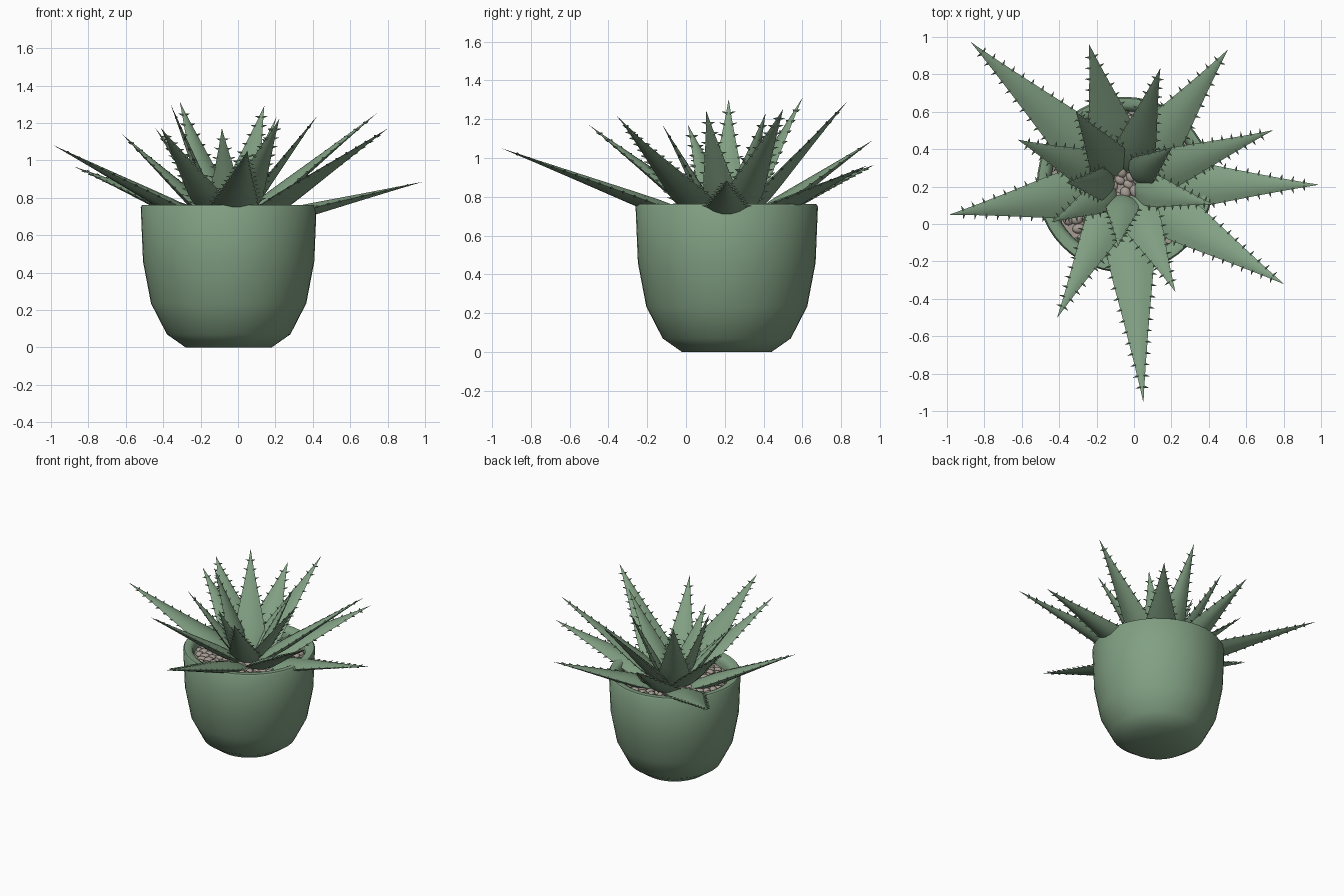
import bpy, bmesh, math, random
from mathutils import Vector, Matrix

if "Cube" in bpy.data.objects:
    bpy.data.objects.remove(bpy.data.objects["Cube"])

random.seed(4)
CX, CY = -0.05, 0.21      # pot axis
SOIL_Z = 0.69


def material(name, rgb):
    m = bpy.data.materials.new(name)
    m.diffuse_color = (*rgb, 1)
    m.use_nodes = True
    m.node_tree.nodes["Principled BSDF"].inputs["Base Color"].default_value = m.diffuse_color
    return m


green = material("sage green", (0.22, 0.35, 0.225))
stone = material("warm grey stone", (0.38, 0.33, 0.29))


def finish(bm, name, mat, angle=50):
    bmesh.ops.recalc_face_normals(bm, faces=bm.faces)
    mesh = bpy.data.meshes.new(name)
    bm.to_mesh(mesh)
    bm.free()
    ob = bpy.data.objects.new(name, mesh)
    bpy.context.collection.objects.link(ob)
    mesh.materials.append(mat)
    bpy.ops.object.select_all(action='DESELECT')
    ob.select_set(True)
    bpy.context.view_layer.objects.active = ob
    bpy.ops.object.shade_smooth_by_angle(angle=math.radians(angle))
    return ob


# Pot: one profile spun round the axis, with a rounded rim and hollow inside
def lathe(name, profile, mat, steps=48):
    bm = bmesh.new()
    vs = [bm.verts.new((CX + r, CY, z)) for r, z in profile]
    es = [bm.edges.new(p) for p in zip(vs, vs[1:])]
    bmesh.ops.spin(bm, geom=vs + es, cent=(CX, CY, 0), axis=(0, 0, 1),
                   angle=2 * math.pi, steps=steps)
    bmesh.ops.remove_doubles(bm, verts=bm.verts, dist=1e-4)
    return finish(bm, name, mat)


lathe("pot", [(0, 0), (0.23, 0), (0.33, 0.07), (0.415, 0.235), (0.458, 0.46),
              (0.47, 0.75), (0.462, 0.762), (0.425, 0.762), (0.405, 0.75),
              (0.395, 0.72), (0.39, 0.62), (0, 0.62)], green)

# Soil bed and pebbles in a sunflower layout
lathe("soil", [(0, SOIL_Z), (0.394, SOIL_Z), (0.39, 0.64), (0, 0.64)], stone)
bm = bmesh.new()
COUNT = 170
for i in range(COUNT):
    r = 0.37 * math.sqrt((i + 0.5) / COUNT)
    a = i * 2.39996
    s = random.uniform(0.024, 0.032)
    loc = Vector((CX + r * math.cos(a), CY + r * math.sin(a), SOIL_Z + random.uniform(0, 0.008)))
    mat = (Matrix.Translation(loc) @ Matrix.Rotation(random.uniform(0, 6.3), 4, 'Z')
           @ Matrix.Diagonal((s * 1.15, s * 0.9, s * 0.65, 1)))
    bmesh.ops.create_icosphere(bm, subdivisions=2, radius=1, matrix=mat)
finish(bm, "pebbles", stone)

# Leaf width along its length: round base, long straight taper
WIDTH = [(0, 0.30), (0.03, 0.62), (0.08, 0.82), (0.16, 0.97), (0.24, 1.0), (0.36, 0.86),
         (0.5, 0.66), (0.65, 0.45), (0.8, 0.25), (0.92, 0.10), (1, 0.008)]


def width_at(t):
    for (t0, w0), (t1, w1) in zip(WIDTH, WIDTH[1:]):
        if t <= t1:
            return w0 + (w1 - w0) * (t - t0) / (t1 - t0)
    return 0


def leaf(name, tip, start, base_z, width):
    tip = Vector(tip)
    out = Vector((tip.x - CX, tip.y - CY, 0)).normalized()
    base = Vector((CX, CY, base_z)) + out * start
    axis = tip - base
    length = axis.length
    d = axis.normalized()
    side = Vector((-out.y, out.x, 0))
    up = d.cross(side)
    bm = bmesh.new()
    # lens-shaped cross-section, fuller underneath
    us = [-1, -0.6, -0.2, 0.2, 0.6, 1]
    section = [(u, 0.24 * (1 - u * u)) for u in us]
    section += [(u, -0.38 * (1 - u * u)) for u in us[-2:0:-1]]
    rings = []
    for t, w in WIDTH:
        h = w * width / 2
        rings.append([bm.verts.new(base + axis * t + side * u * h + up * v * h)
                      for u, v in section])
    n = len(section)
    for a, b in zip(rings, rings[1:]):
        for i in range(n):
            bm.faces.new((a[i], a[(i + 1) % n], b[(i + 1) % n], b[i]))
    bm.faces.new(rings[0])
    bm.faces.new(rings[-1])
    # spines along both edges
    count = max(8, round(length / 0.075))
    for i in range(1, count):
        t = 0.12 + 0.86 * i / count
        for s in (-1, 1):
            root = base + axis * t + side * s * (width_at(t) * width / 2 - 0.004)
            point = (side * s + d * 0.35).normalized()
            rot = point.to_track_quat('Z', 'Y').to_matrix().to_4x4()
            bmesh.ops.create_cone(bm, cap_ends=True, segments=5, radius1=0.008, radius2=0.0005,
                                  depth=0.03, matrix=Matrix.Translation(root + point * 0.013) @ rot)
    finish(bm, name, green, 40)


# Leaf whorls: tips, base distance from the axis, base height, width
outer = [(-0.87, 0.97, 0.965), (-0.24, 0.96, 1.09), (0.50, 0.93, 0.96), (0.985, 0.21, 0.885),
         (0.80, -0.32, 1.17), (0.05, -0.95, 1.05), (-0.985, 0.05, 1.08)]
middle = [(0.14, 0.83, 1.29), (0.74, 0.50, 1.25), (0.22, -0.36, 1.22),
          (-0.41, -0.50, 1.17), (-0.62, 0.45, 1.14), (-0.31, 0.60, 1.31)]
inner = [(-0.086, -0.12, 1.17), (-0.44, 0.01, 1.17), (-0.36, 0.22, 1.30),
         (0.205, 0.41, 1.23), (0.425, 0.105, 1.24)]
for label, tips, start, z, width in (("outer_leaf", outer, 0.12, 0.67, 0.255),
                                     ("middle_leaf", middle, 0.07, 0.68, 0.215),
                                     ("inner_leaf", inner, 0.06, 0.70, 0.175)):
    for i, tip in enumerate(tips):
        leaf(f"{label}_{i + 1}", tip, start, z, width)
